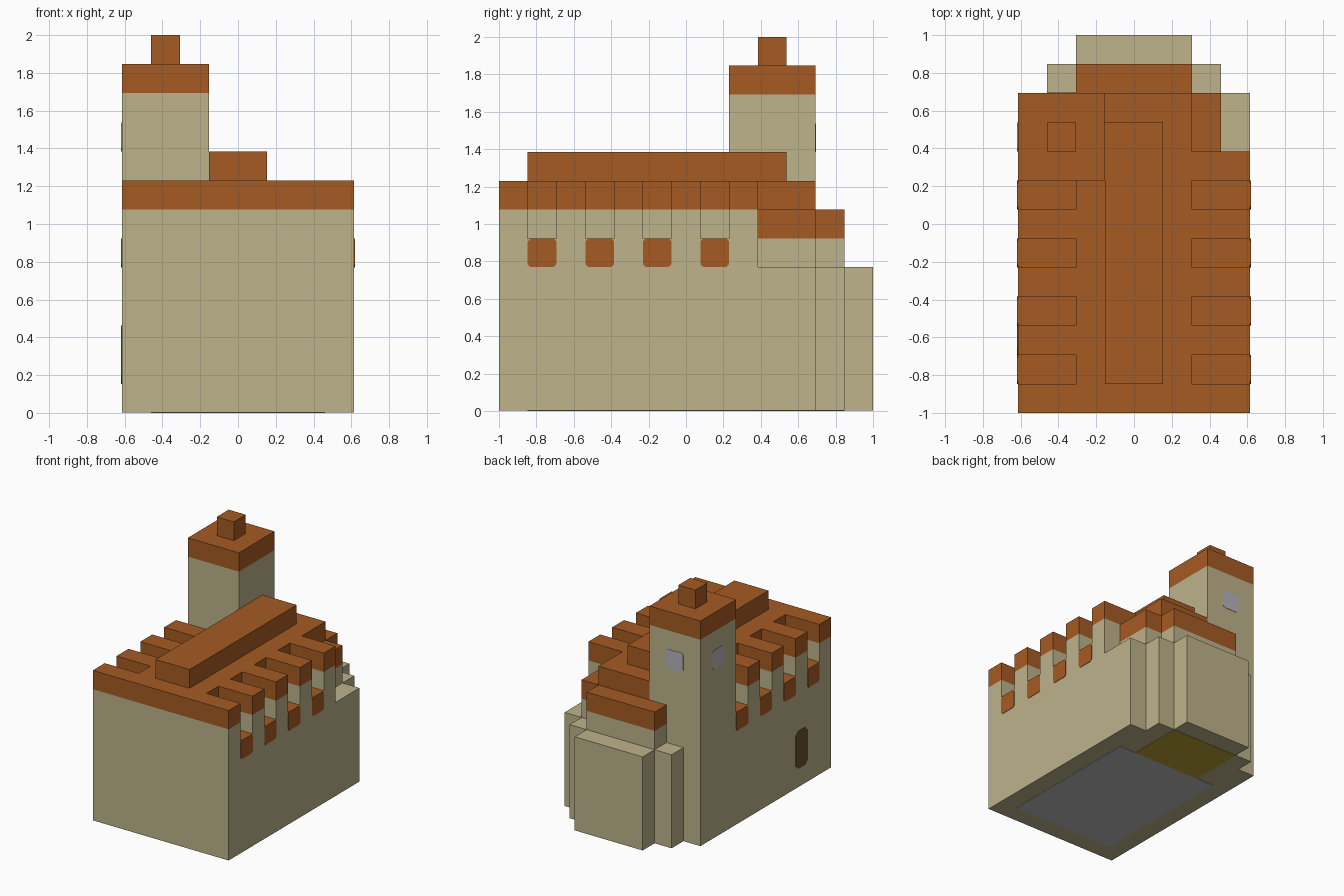
import bpy, bmesh
from mathutils import Vector

cube = bpy.data.objects.get("Cube")
if cube:
    bpy.data.objects.remove(cube, do_unlink=True)

U = 2 / 13  # one building block


def material(name, *rgb):
    lin = [((c / 255 + 0.055) / 1.055) ** 2.4 for c in rgb]
    m = bpy.data.materials.new(name)
    m.use_nodes = True
    m.diffuse_color = (*lin, 1)
    bsdf = next(n for n in m.node_tree.nodes if n.type == 'BSDF_PRINCIPLED')
    bsdf.inputs["Base Color"].default_value = (*lin, 1)
    return m


STONE = material("sandstone", 189, 179, 139)
TILE = material("terracotta", 165, 91, 35)
GLASS = material("pale_glass", 183, 180, 190)
WOOD = material("dark_wood", 105, 80, 52)
PAVING = material("grey_paving", 190, 188, 188)
GOLD = material("ochre_floor", 187, 161, 52)


def solid(name, points, push, mat, top=None):
    """Extrude a flat outline (block units) along push; top recolours upward faces."""
    bm = bmesh.new()
    base = bm.faces.new([bm.verts.new(Vector(p) * U) for p in points])
    ext = bmesh.ops.extrude_face_region(bm, geom=[base], use_keep_orig=True)
    bmesh.ops.translate(bm, vec=Vector(push) * U,
                        verts=[v for v in ext["geom"] if isinstance(v, bmesh.types.BMVert)])
    bmesh.ops.recalc_face_normals(bm, faces=bm.faces[:])
    bm.normal_update()
    if top:
        for f in bm.faces:
            f.material_index = int(f.normal.z > 0.5)
    me = bpy.data.meshes.new(name)
    bm.to_mesh(me)
    bm.free()
    for m in (mat, top):
        if m:
            me.materials.append(m)
    ob = bpy.data.objects.new(name, me)
    bpy.context.collection.objects.link(ob)
    return ob


def slab(name, plan, z0, z1, mat, top=None):
    return solid(name, [(x, y, z0) for x, y in plan], (0, 0, z1 - z0), mat, top)


def box(name, x0, x1, y0, y1, z0, z1, mat):
    return slab(name, [(x0, y0), (x1, y0), (x1, y1), (x0, y1)], z0, z1, mat)


def panel(name, axis, face, a0, z0, height, mat, cut=0.1):
    """One-block-wide wall panel with clipped corners; axis is the wall normal."""
    a1, z1, t = a0 + 1, z0 + height, 0.02
    ring = [(a0 + cut, z0), (a1 - cut, z0), (a1, z0 + cut), (a1, z1 - cut),
            (a1 - cut, z1), (a0 + cut, z1), (a0, z1 - cut), (a0, z0 + cut)]
    sign = 1 if face > 0 else -1
    if axis == 'x':
        return solid(name, [(face, a, z) for a, z in ring], (sign * t, 0, 0), mat)
    return solid(name, [(a, face, z) for a, z in ring], (0, sign * t, 0), mat)


# Lower walls with the stepped apse
half = [(4, -6.5), (4, 4.5), (3, 4.5), (3, 5.5), (2, 5.5), (2, 6.5)]
slab("lower_walls", half + [(-x, y) for x, y in reversed(half)], 0.02, 5, STONE)

# Floors seen from underneath
box("nave_floor", -3, 3, -5.5, 2.5, 0, 0.04, PAVING)
box("apse_floor", -2, 2, 2.5, 5.5, 0, 0.04, GOLD)

# Upper walls; only the tiled notch sills stay exposed on top
slab("upper_walls", [(-4, -6.5), (4, -6.5), (4, 2.5), (3, 2.5), (3, 4.5), (2, 4.5), (2, 5.5),
                     (-2, 5.5), (-2, 4.5), (-1, 4.5), (-1, 1.5), (-4, 1.5)], 5, 6, STONE, TILE)

# Notched clerestory and roof share one comb-shaped plan
notches = [-5.5 + 2 * i for i in range(4)]
right, left = [], []
for y in notches:
    right += [(4, y), (2, y), (2, y + 1), (4, y + 1)]
for y in reversed(notches):
    left += [(-4, y + 1), (-2, y + 1), (-2, y), (-4, y)]
comb = ([(-4, -6.5), (4, -6.5)] + right + [(4, 2.5), (2, 2.5), (2, 4.5), (-1, 4.5), (-1, 1.5)]
        + left[1:])
slab("clerestory_walls", comb, 6, 7, STONE)
slab("nave_roof", comb, 7, 8, TILE)
box("roof_ridge", -1, 1, -5.5, 3.5, 8, 9, TILE)

# Lower roofs around the apse
box("apse_side_roof", 2, 3, 2.5, 4.5, 6, 7, TILE)
box("apse_back_roof", -2, 2, 4.5, 5.5, 6, 7, TILE)

# Bell tower
box("tower_walls", -4, -1, 1.5, 4.5, 5, 11, STONE)
box("tower_roof", -4, -1, 1.5, 4.5, 11, 12, TILE)
box("tower_finial", -3, -2, 2.5, 3.5, 12, 13, TILE)

# Sill panels, tower windows and side door
for side, x in (("left", 4), ("right", -4)):
    for i, y in enumerate(notches):
        panel(f"{side}_sill_{i + 1}", 'x', x, y, 5, 1, TILE)
panel("tower_side_window", 'x', -4, 2.5, 9, 1, GLASS)
panel("tower_back_window", 'y', 4.5, -3, 9, 1, GLASS)
panel("side_door", 'x', -4, -4.5, 1, 2, WOOD, 0.2)
